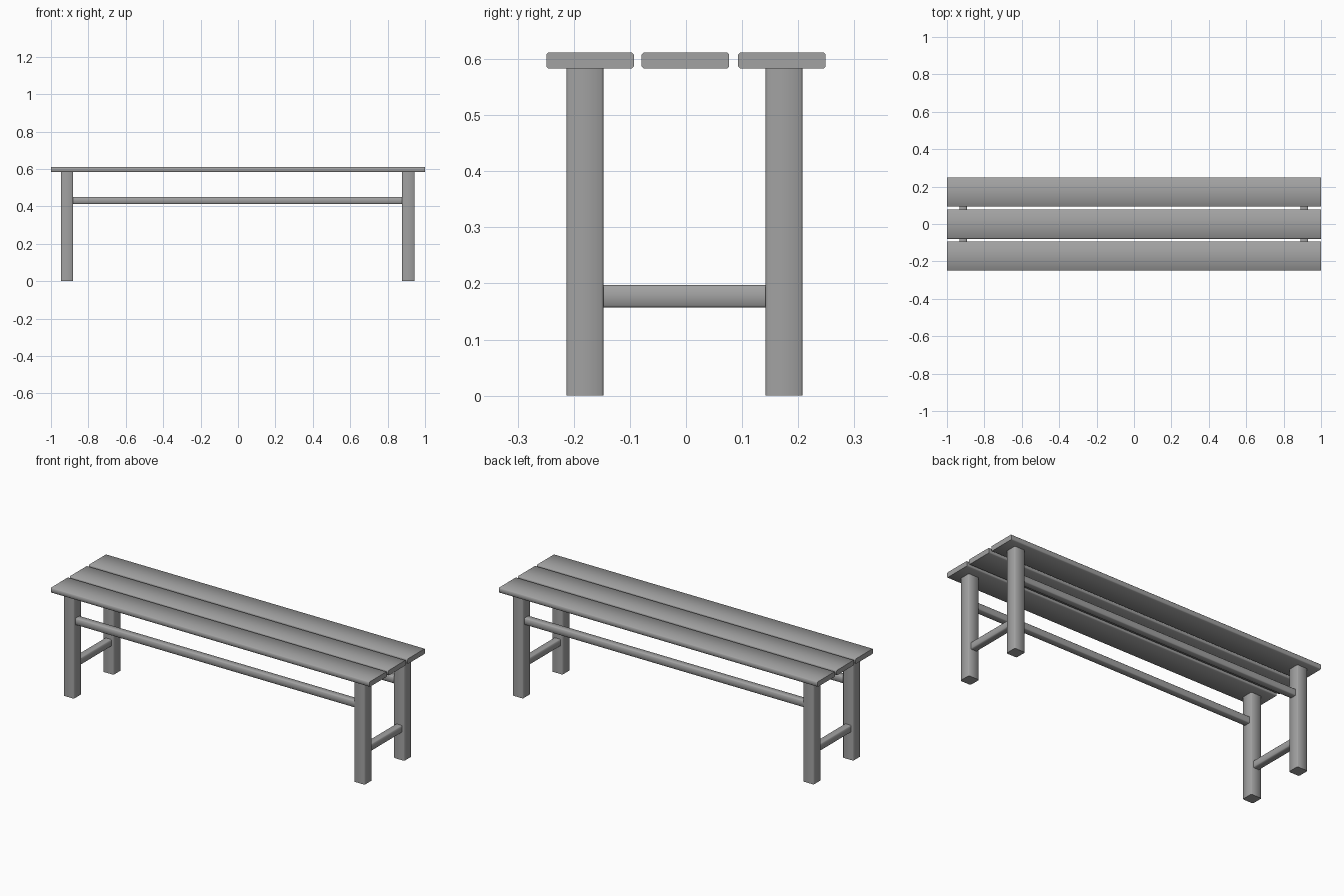
import bpy
import bmesh

if "Cube" in bpy.data.objects:
    bpy.data.objects.remove(bpy.data.objects["Cube"])

# Dark grey paint
grey = bpy.data.materials.new("dark_grey")
grey.diffuse_color = (0.36, 0.36, 0.36, 1)
grey.use_nodes = True
grey.node_tree.nodes["Principled BSDF"].inputs["Base Color"].default_value = grey.diffuse_color


def bar(name, lo, hi, bevel, axis):
    """Box between two corners, long edges softened, ends cut flat."""
    bm = bmesh.new()
    bmesh.ops.create_cube(bm, size=1)
    for v in bm.verts:
        v.co = [(a + b) / 2 + c * (b - a) for a, b, c in zip(lo, hi, v.co)]
    long_edges = [e for e in bm.edges
                  if abs(e.verts[0].co[axis] - e.verts[1].co[axis]) > 1e-4]
    bmesh.ops.bevel(bm, geom=long_edges, offset=bevel, segments=1,
                    profile=0.5, affect='EDGES')
    bm.normal_update()
    for f in bm.faces:
        f.smooth = True
    for e in bm.edges:
        e.smooth = e.calc_face_angle(0) < 1.2
    mesh = bpy.data.meshes.new(name)
    bm.to_mesh(mesh)
    bm.free()
    mesh.materials.append(grey)
    obj = bpy.data.objects.new(name, mesh)
    bpy.context.collection.objects.link(obj)
    return obj


LEG_X = {"left": -0.914, "right": 0.911}
LEG_Y = {"front": -0.180, "back": 0.175}
LEG_R = 0.033      # half leg thickness
RAIL_R = 0.020     # half rail thickness
SEAT_Z = 0.583

# Seat slats
for name, y in (("front", -0.171), ("middle", -0.001), ("back", 0.171)):
    bar(f"{name}_seat_slat", (-1, y - 0.078, SEAT_Z), (1, y + 0.078, 0.612), 0.004, 0)

# Legs
for side, x in LEG_X.items():
    for end, y in LEG_Y.items():
        bar(f"{end}_{side}_leg", (x - LEG_R, y - LEG_R, 0),
            (x + LEG_R, y + LEG_R, SEAT_Z), 0.004, 2)

# Low cross rails joining front and back legs
for side, x in LEG_X.items():
    bar(f"{side}_cross_rail",
        (x - RAIL_R, LEG_Y["front"] + LEG_R - 0.005, 0.177 - RAIL_R),
        (x + RAIL_R, LEG_Y["back"] - LEG_R + 0.005, 0.177 + RAIL_R), 0.004, 1)

# Long rails under the seat
for end, y in LEG_Y.items():
    bar(f"{end}_long_rail",
        (LEG_X["left"] + LEG_R - 0.005, y - RAIL_R, 0.432 - 0.019),
        (LEG_X["right"] - LEG_R + 0.005, y + RAIL_R, 0.432 + 0.019), 0.004, 0)
